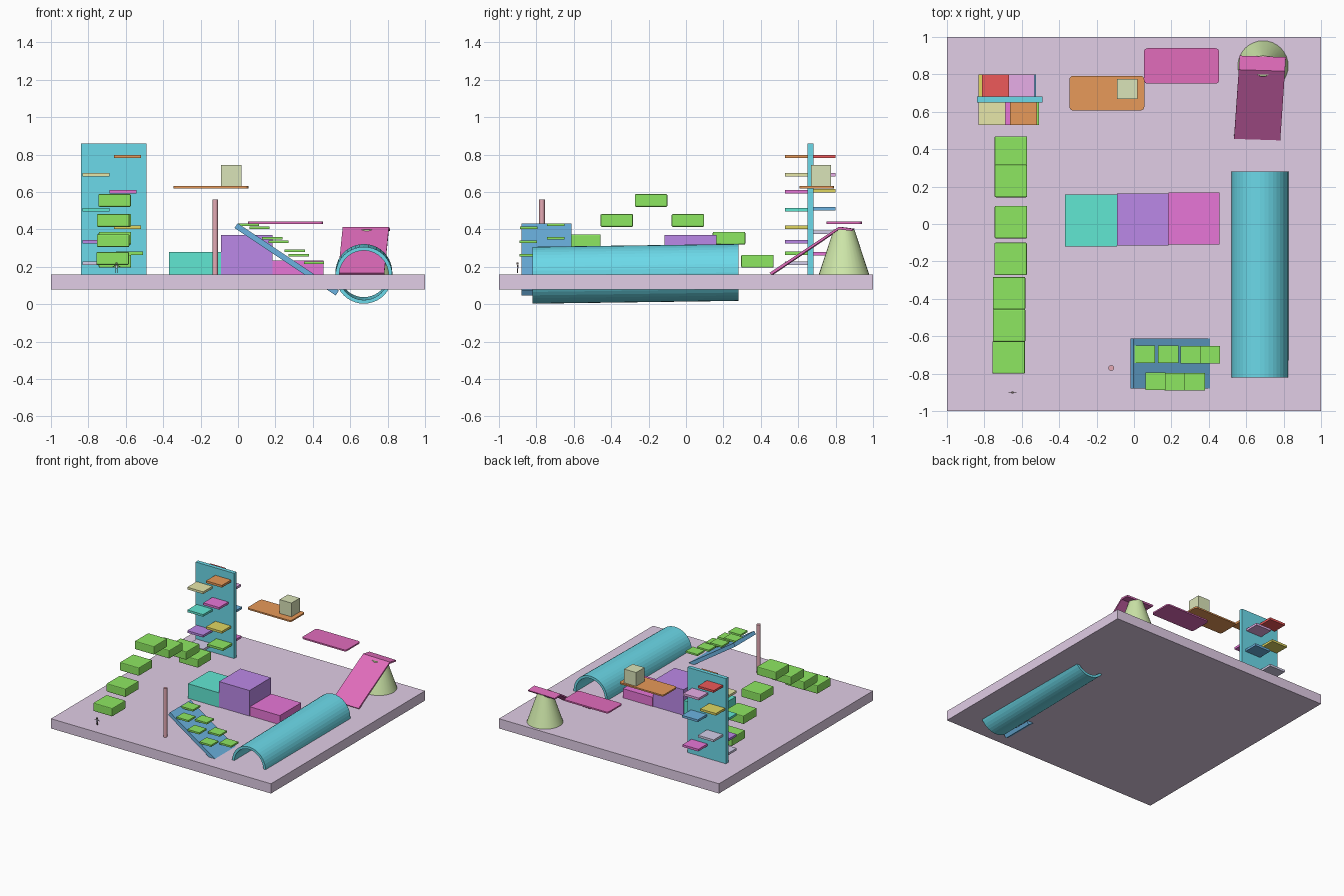
import bpy, bmesh, math
from mathutils import Vector

if "Cube" in bpy.data.objects:
    bpy.data.objects.remove(bpy.data.objects["Cube"])

mats = {}
def paint(ob, rgb):
    if rgb not in mats:
        m = bpy.data.materials.new("paint_%d" % len(mats))
        m.diffuse_color = (*rgb, 1)
        m.use_nodes = True
        m.node_tree.nodes["Principled BSDF"].inputs["Base Color"].default_value = m.diffuse_color
        mats[rgb] = m
    ob.data.materials.append(mats[rgb])

def finish(name, bm, rgb):
    bmesh.ops.recalc_face_normals(bm, faces=bm.faces)
    me = bpy.data.meshes.new(name)
    bm.to_mesh(me)
    bm.free()
    ob = bpy.data.objects.new(name, me)
    bpy.context.collection.objects.link(ob)
    paint(ob, rgb)
    return ob

def box(name, x, y, z, rgb, bevel=0):
    """Box from (min, max) ranges."""
    bm = bmesh.new()
    bmesh.ops.create_cube(bm, size=1)
    c = [(r[0] + r[1]) / 2 for r in (x, y, z)]
    s = [r[1] - r[0] for r in (x, y, z)]
    for v in bm.verts:
        v.co = Vector([v.co[i] * s[i] for i in range(3)])
    ob = finish(name, bm, rgb)
    ob.location = c
    if bevel:
        b = ob.modifiers.new("bevel", 'BEVEL')
        b.width, b.segments = bevel, 2
    return ob

def prism(name, pts, offset, rgb):
    """Extrude a closed outline of 3D points by an offset."""
    bm = bmesh.new()
    f = bm.faces.new([bm.verts.new(p) for p in pts])
    r = bmesh.ops.extrude_face_region(bm, geom=[f], use_keep_orig=True)
    for v in r['geom']:
        if isinstance(v, bmesh.types.BMVert):
            v.co += Vector(offset)
    return finish(name, bm, rgb)

def cone(name, loc, r1, r2, h, rgb, seg=32):
    bpy.ops.mesh.primitive_cone_add(vertices=seg, radius1=r1, radius2=r2, depth=h,
                                    location=(loc[0], loc[1], loc[2] + h / 2))
    ob = bpy.context.object
    ob.name = name
    paint(ob, rgb)
    bpy.ops.object.shade_smooth_by_angle()
    return ob

def rounded_plank(name, x, y, z, rgb, r=0.02):
    pts = []
    for cx, cy, a0 in ((x[1]-r, y[1]-r, 0), (x[0]+r, y[1]-r, 90),
                       (x[0]+r, y[0]+r, 180), (x[1]-r, y[0]+r, 270)):
        for k in range(5):
            a = math.radians(a0 + k * 22.5)
            pts.append((cx + r * math.cos(a), cy + r * math.sin(a), z[0]))
    return prism(name, pts, (0, 0, z[1] - z[0]), rgb)

GREEN, CYAN, MAG = (0.27, 0.8, 0.12), (0.15, 0.7, 0.82), (0.75, 0.15, 0.5)
TEAL, PURPLE, PINK = (0.12, 0.8, 0.65), (0.5, 0.25, 0.8), (0.8, 0.18, 0.68)
ORANGE, YELLOW, GOLD = (0.8, 0.32, 0.1), (0.8, 0.8, 0.4), (0.75, 0.68, 0.12)
BLUE, LAV, RED = (0.15, 0.45, 0.75), (0.65, 0.62, 0.82), (0.85, 0.1, 0.1)

# floor slab
box("floor", (-1, 1), (-1, 1), (0.08, 0.16), (0.75, 0.61, 0.79))

# hollow tunnel, slightly tilted
bm = bmesh.new()
n, rings = 40, []
for r, y, zc in ((0.152, -0.82, 0.155), (0.152, 0.28, 0.17), (0.132, 0.28, 0.17), (0.132, -0.82, 0.155)):
    rings.append([bm.verts.new((0.673 + r * math.cos(2*math.pi*k/n), y, zc + r * math.sin(2*math.pi*k/n)))
                  for k in range(n)])
for j in range(4):
    a, b = rings[j], rings[(j + 1) % 4]
    for k in range(n):
        bm.faces.new((a[k], a[(k+1) % n], b[(k+1) % n], b[k]))
finish("tunnel", bm, CYAN)

# climbing wall with ledges on both sides
box("climbing_wall", (-0.84, -0.49), (0.65, 0.682), (0.16, 0.86), CYAN)
front = ((-0.59, 0.79, ORANGE), (-0.76, 0.692, YELLOW), (-0.615, 0.602, PINK), (-0.76, 0.505, TEAL),
         (-0.59, 0.412, GOLD), (-0.76, 0.335, PURPLE), (-0.58, 0.272, GREEN), (-0.76, 0.22, LAV))
back = ((-0.74, 0.79, RED), (-0.605, 0.692, (0.8, 0.42, 0.8)), (-0.76, 0.607, GOLD),
        (-0.595, 0.51, BLUE), (-0.74, 0.385, LAV), (-0.6, 0.27, PINK))
for label, ledges, y in (("front_ledge", front, (0.53, 0.65)), ("back_ledge", back, (0.682, 0.80))):
    for x, z, c in ledges:
        box(label, (x - 0.072, x + 0.072), y, (z - 0.009, z + 0.009), c)

# arc of stepping blocks
for x, y, z in ((-0.658, 0.382, 0.23), (-0.658, 0.23, 0.353), (-0.658, 0.01, 0.448), (-0.66, -0.187, 0.555),
                (-0.668, -0.37, 0.448), (-0.668, -0.543, 0.34), (-0.67, -0.713, 0.245)):
    box("stepping_block", (x - 0.087, x + 0.087), (y - 0.087, y + 0.087), (z - 0.034, z + 0.034), GREEN, 0.006)

# three podium boxes
box("podium_left", (-0.37, -0.09), (-0.12, 0.158), (0.12, 0.28), TEAL)
box("podium_centre", (-0.092, 0.185), (-0.115, 0.163), (0.12, 0.37), PURPLE)
box("podium_right", (0.185, 0.457), (-0.11, 0.168), (0.12, 0.235), PINK)

# sloped board with steps
board = box("sloped_board", (-0.065, 0.585), (-0.88, -0.613), (0.225, 0.255), BLUE)
board.rotation_euler.y = math.atan2(0.36, 0.54)
for x, y, z in ((0.058, -0.697, 0.425), (0.183, -0.697, 0.352), (0.303, -0.7, 0.285), (0.407, -0.7, 0.222),
                (0.115, -0.84, 0.408), (0.217, -0.843, 0.335), (0.325, -0.843, 0.262)):
    box("slope_step", (x - 0.054, x + 0.054), (y - 0.047, y + 0.047), (z - 0.007, z + 0.007), GREEN)

# pole
cone("pole", (-0.122, -0.77, 0.12), 0.015, 0.015, 0.44, (0.78, 0.4, 0.46), 24)

# truncated cone and slide leaning on it
cone("slide_cone", (0.69, 0.845, 0.15), 0.138, 0.055, 0.25, (0.62, 0.8, 0.4), 32)
slide = [(0.535, 0.465, 0.157), (0.56, 0.825, 0.40), (0.565, 0.895, 0.392),
         (0.565, 0.90, 0.404), (0.56, 0.825, 0.414), (0.535, 0.455, 0.168)]
prism("slide", slide, (0.247, -0.008, 0), MAG)

# floating platforms and crate
rounded_plank("high_platform", (-0.345, 0.055), (0.607, 0.792), (0.62, 0.632), ORANGE)
rounded_plank("low_platform", (0.053, 0.455), (0.75, 0.94), (0.43, 0.442), MAG)
box("crate", (-0.09, 0.018), (0.668, 0.776), (0.632, 0.745), (0.7, 0.77, 0.48))

# tiny figure
DARK = (0.15, 0.12, 0.1)
x0, y0 = -0.65, -0.9
box("figure_torso", (x0 - 0.006, x0 + 0.006), (y0 - 0.004, y0 + 0.004), (0.19, 0.21), LAV)
box("figure_head", (x0 - 0.005, x0 + 0.005), (y0 - 0.005, y0 + 0.005), (0.212, 0.224), DARK)
for s in (-1, 1):
    box("figure_leg", (x0 + s*0.004 - 0.002, x0 + s*0.004 + 0.002), (y0 - 0.003, y0 + 0.003), (0.166, 0.19), DARK)
    arm = box("figure_arm", (x0 + s*0.013 - 0.009, x0 + s*0.013 + 0.009), (y0 - 0.002, y0 + 0.002), (0.202, 0.206), DARK)
    arm.rotation_euler.y = s * 0.5
